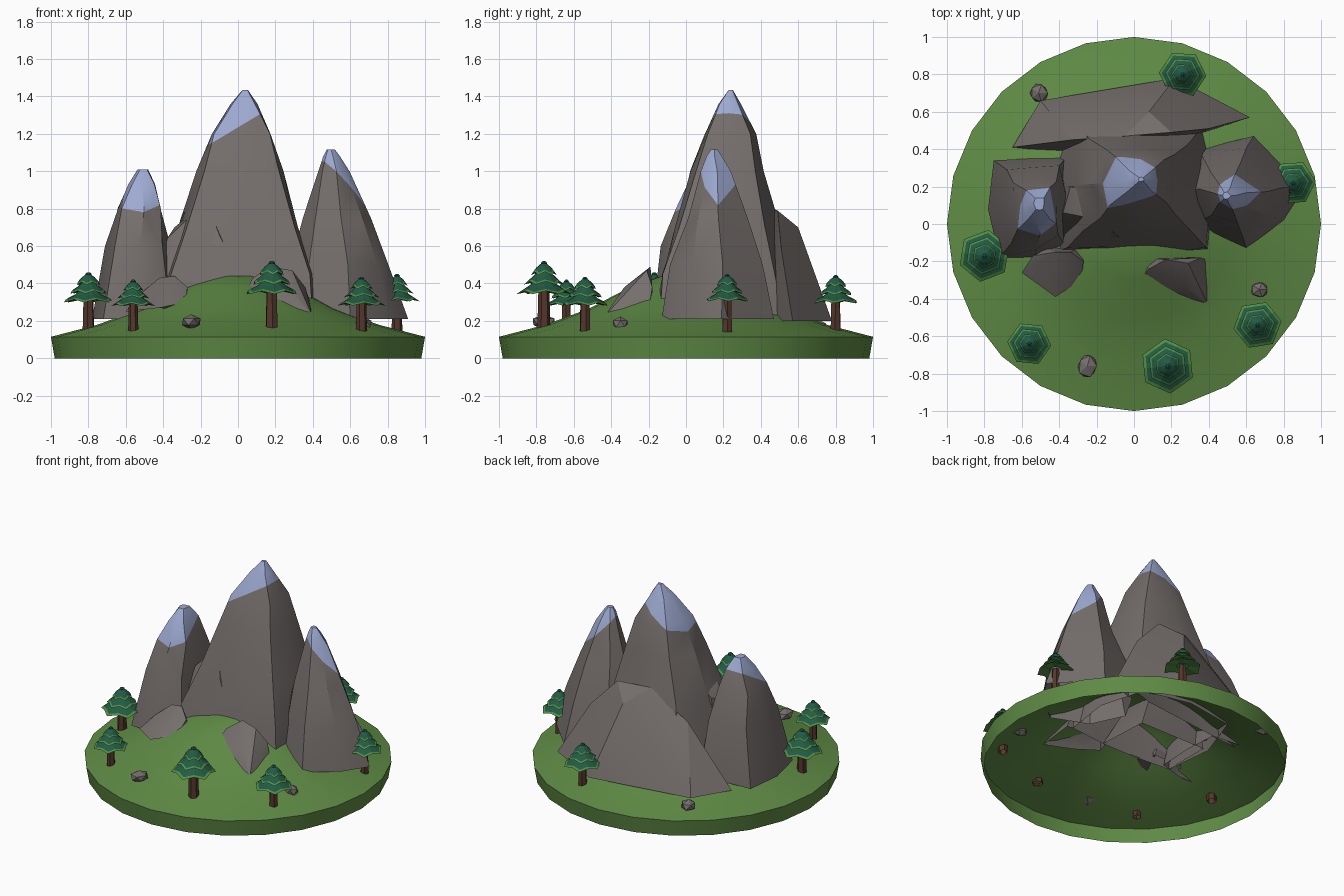
import bpy, bmesh, math, random
from mathutils import Vector

if "Cube" in bpy.data.objects:
    bpy.data.objects.remove(bpy.data.objects["Cube"])

random.seed(4)


def mat(name, r, g, b):
    m = bpy.data.materials.new(name)
    m.diffuse_color = (r, g, b, 1)
    m.use_nodes = True
    m.node_tree.nodes["Principled BSDF"].inputs["Base Color"].default_value = m.diffuse_color
    return m


GRASS = mat("grass green", 0.115, 0.26, 0.06)
ROCK = mat("rock grey", 0.175, 0.155, 0.148)
SNOW = mat("snow blue", 0.34, 0.40, 0.64)
PINE = mat("pine dark green", 0.016, 0.105, 0.06)
TIP = mat("pine light green", 0.085, 0.27, 0.055)
BARK = mat("bark brown", 0.09, 0.038, 0.024)


def finish(bm, name, mats, smooth=None):
    me = bpy.data.meshes.new(name)
    bm.to_mesh(me)
    bm.free()
    ob = bpy.data.objects.new(name, me)
    bpy.context.collection.objects.link(ob)
    for m in mats:
        me.materials.append(m)
    if smooth:
        bpy.ops.object.select_all(action='DESELECT')
        ob.select_set(True)
        bpy.context.view_layer.objects.active = ob
        bpy.ops.object.shade_smooth_by_angle(angle=math.radians(smooth))
    return ob


def loft(bm, rings, cap=True, mats=None):
    """Skin a stack of equal-length point rings, bottom to top."""
    rows = [[bm.verts.new(p) for p in ring] for ring in rings]
    n = len(rows[0])
    for k in range(len(rows) - 1):
        a, b = rows[k], rows[k + 1]
        for i in range(n):
            j = (i + 1) % n
            f = bm.faces.new((a[i], a[j], b[j], b[i]))
            if mats:
                f.material_index = mats[k]
    if cap:
        f = bm.faces.new(rows[-1])
        if mats:
            f.material_index = mats[-1]


def circle(r, z, n, cx=0, cy=0, turn=0):
    return [(cx + r * math.cos(turn + 2 * math.pi * i / n),
             cy + r * math.sin(turn + 2 * math.pi * i / n), z) for i in range(n)]


# grassy hill, open underneath
bm = bmesh.new()
hill = [(0.98, 0), (1, 0.115), (0.75, 0.18), (0.52, 0.265), (0.3, 0.38), (0.13, 0.44), (0.02, 0.45)]
loft(bm, [circle(r, z, 24) for r, z in hill])
finish(bm, "grass_hill", [GRASS], 30)


def mountain(name, peak, foot, levels, plane_co, plane_no):
    """Footprint shrinking towards the peak; snow above a tilted cut."""
    bm = bmesh.new()
    rings = []
    for z, s in levels:
        w = 0.03 * s if s < 1 else 0
        rings.append([(peak[0] + (x - peak[0]) * s + random.uniform(-w, w),
                       peak[1] + (y - peak[1]) * s + random.uniform(-w, w), z) for x, y in foot])
    loft(bm, rings)
    co, no = Vector(plane_co), Vector(plane_no)
    bmesh.ops.bisect_plane(bm, geom=bm.verts[:] + bm.edges[:] + bm.faces[:],
                           plane_co=co, plane_no=no)
    for f in bm.faces:
        f.material_index = int((f.calc_center_median() - co).dot(no) > 0)
    return finish(bm, name, [ROCK, SNOW], 30)


mountain("centre_mountain", (0.04, 0.24),
         [(-0.42, -0.15), (-0.15, -0.17), (0.1, -0.17), (0.4, -0.14), (0.45, 0.2),
          (0.36, 0.52), (0.02, 0.6), (-0.34, 0.54), (-0.46, 0.2)],
         [(0.21, 1), (0.45, 0.9), (0.7, 0.72), (1.0, 0.51), (1.2, 0.35), (1.36, 0.15), (1.435, 0.03)],
         (0, 0.2, 1.235), (-0.6, 0, 1))
mountain("left_mountain", (-0.5, 0.11),
         [(-0.72, -0.18), (-0.53, -0.18), (-0.36, -0.13), (-0.345, 0.12), (-0.36, 0.36),
          (-0.55, 0.35), (-0.75, 0.34), (-0.78, 0.08)],
         [(0.21, 1), (0.6, 0.78), (0.8, 0.52), (0.93, 0.32), (1.01, 0.12)],
         (-0.5, -0.03, 0.8), (0, -0.6, 1))
mountain("right_mountain", (0.49, 0.15),
         [(0.35, -0.03), (0.6, -0.13), (0.8, 0.02), (0.91, 0.19), (0.64, 0.47),
          (0.35, 0.4), (0.24, 0.2)],
         [(0.21, 1), (0.5, 0.77), (0.75, 0.54), (1.0, 0.26), (1.08, 0.14), (1.115, 0.07)],
         (0.46, 0.13, 1.05), (1.0, 0.3, 1))


def hull(name, pts):
    """Angular rock from the convex hull of a few points, open underneath."""
    bm = bmesh.new()
    for p in pts:
        bm.verts.new(p)
    bmesh.ops.convex_hull(bm, input=bm.verts[:])
    bm.normal_update()
    low = [f for f in bm.faces if f.normal.z < -0.95]
    bmesh.ops.delete(bm, geom=low, context='FACES')
    return finish(bm, name, [ROCK], 25)


# rock shelves and boulders leaning on the mountains
hull("back_ridge", [(-0.65, 0.41, 0.2), (-0.5, 0.66, 0.2), (0.22, 0.78, 0.2), (0.62, 0.57, 0.2),
                    (0.25, 0.45, 0.2), (-0.35, 0.38, 0.2), (-0.05, 0.47, 0.8), (0.2, 0.49, 0.79),
                    (-0.33, 0.45, 0.62), (0.4, 0.51, 0.58), (0.08, 0.6, 0.7)])
hull("front_shoulder", [(-0.42, -0.15, 0.21), (0.12, -0.17, 0.21), (0.1, 0.2, 0.21), (-0.42, 0.2, 0.21),
                        (-0.38, 0.06, 0.64), (-0.17, 0.02, 0.84), (-0.12, 0.15, 0.84),
                        (-0.34, 0.2, 0.7), (-0.1, -0.06, 0.66)])
hull("left_boulder", [(-0.6, -0.26, 0.25), (-0.42, -0.39, 0.27), (-0.28, -0.3, 0.3), (-0.5, -0.12, 0.25),
                      (-0.28, -0.12, 0.25), (-0.54, -0.17, 0.33), (-0.42, -0.15, 0.43),
                      (-0.34, -0.15, 0.44), (-0.27, -0.2, 0.38)])
hull("right_boulder", [(0.0, -0.34, 0.28), (0.18, -0.4, 0.25), (0.4, -0.44, 0.22), (0.4, -0.2, 0.25),
                       (0.05, -0.18, 0.28), (0.08, -0.24, 0.43), (0.17, -0.19, 0.49), (0.29, -0.21, 0.47),
                       (0.36, -0.18, 0.38), (0.27, -0.33, 0.38)])

# loose stones
for i, (x, y, z, a, b) in enumerate([(-0.25, -0.76, 0.195, 0.055, 0.065), (0.67, -0.35, 0.185, 0.05, 0.045),
                                     (-0.51, 0.7, 0.17, 0.053, 0.055)]):
    bm = bmesh.new()
    bmesh.ops.create_icosphere(bm, subdivisions=1, radius=1)
    for v in bm.verts:
        k = random.uniform(0.9, 1.1)
        v.co = Vector((x + v.co.x * a * k, y + v.co.y * b * k, z + v.co.z * 0.038 * k))
    finish(bm, f"stone_{i + 1}", [ROCK])


def skirt(r, z, drop, x, y, turn):
    """Hexagonal branch rim whose corners droop."""
    pts = circle(r, z, 12, x, y, turn)
    return [(p[0], p[1], z - drop) if i % 2 == 0 else
            (x + (p[0] - x) * 0.87, y + (p[1] - y) * 0.87, z) for i, p in enumerate(pts)]


def tree(i, x, y, z0, z1, r):
    turn = random.uniform(0, 1)
    h = z1 - z0
    bm = bmesh.new()
    loft(bm, [circle(r * 0.24, z0 - 0.03, 6, x, y, turn), circle(r * 0.2, z0 + h * 0.55, 6, x, y, turn)])
    finish(bm, f"tree_trunk_{i}", [BARK])
    bm = bmesh.new()
    # each tier: light underside and rim band, dark upper branches
    for base, top, w in [(0.47, 0.72, 1.0), (0.62, 0.86, 0.73), (0.77, 0.96, 0.47)]:
        zb, zt, R = z0 + h * base, z0 + h * top, r * w
        loft(bm, [circle(R * 0.3, zb + h * 0.07, 12, x, y, turn),
                  skirt(R, zb + h * 0.06, h * 0.05, x, y, turn),
                  skirt(R * 0.88, zb + h * 0.09, h * 0.045, x, y, turn),
                  skirt(R * 0.6, zb + h * 0.145, h * 0.02, x, y, turn),
                  circle(R * 0.22, zt, 12, x, y, turn)], mats=[1, 1, 0, 0, 0])
    loft(bm, [circle(r * 0.09, z0 + h * 0.94, 6, x, y), circle(r * 0.13, z0 + h * 0.97, 6, x, y),
              circle(r * 0.05, z1, 6, x, y)])
    finish(bm, f"tree_branches_{i}", [PINE, TIP])


for i, t in enumerate([(-0.8, -0.17, 0.15, 0.46, 0.14), (-0.56, -0.64, 0.15, 0.42, 0.118),
                       (0.18, -0.76, 0.18, 0.52, 0.147), (0.66, -0.54, 0.14, 0.435, 0.13),
                       (0.85, 0.22, 0.17, 0.45, 0.122), (0.26, 0.8, 0.155, 0.445, 0.127)]):
    tree(i + 1, *t)
